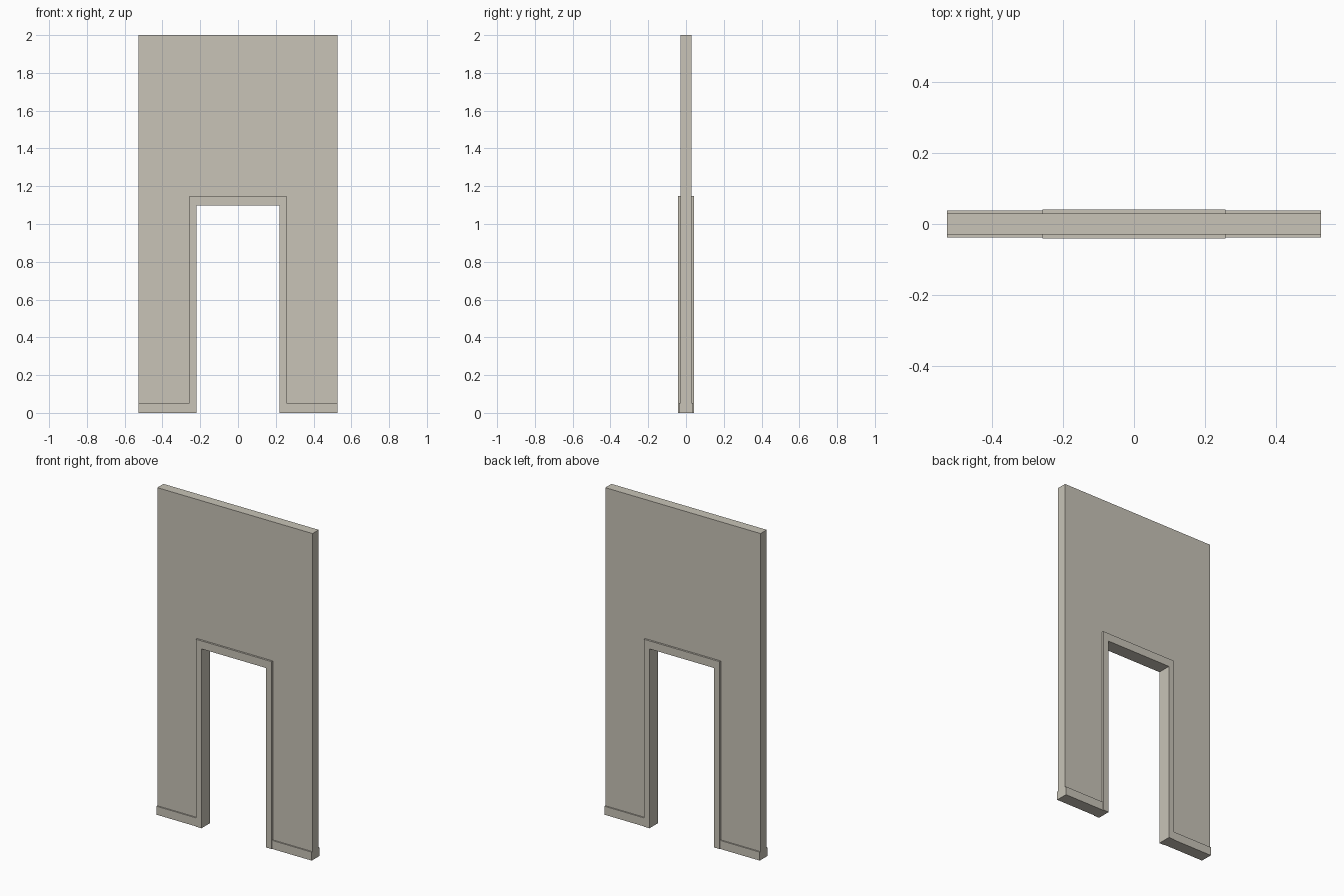
import bpy, bmesh

if "Cube" in bpy.data.objects:
    bpy.data.objects.remove(bpy.data.objects["Cube"])

W, H = 0.526, 2.0            # wall half width, height
OPEN_W, OPEN_H = 0.219, 1.099  # clear opening half width, height
TRIM_W, TRIM_H = 0.257, 1.148  # outer edge of the door trim
WALL_Y, SKIRT_Y, TRIM_Y = 0.03, 0.038, 0.0415
SKIRT_H = 0.052

stone = bpy.data.materials.new("warm_grey_plaster")
stone.diffuse_color = (0.58, 0.55, 0.475, 1)
stone.use_nodes = True
stone.node_tree.nodes["Principled BSDF"].inputs["Base Color"].default_value = stone.diffuse_color


def extrude_profile(name, points, y0, y1):
    """Solid made from an x-z outline, swept from y0 to y1."""
    bm = bmesh.new()
    face = bm.faces.new([bm.verts.new((x, y0, z)) for x, z in points])
    ext = bmesh.ops.extrude_face_region(bm, geom=[face])
    for v in ext["geom"]:
        if isinstance(v, bmesh.types.BMVert):
            v.co.y = y1
    bmesh.ops.recalc_face_normals(bm, faces=bm.faces)
    mesh = bpy.data.meshes.new(name)
    bm.to_mesh(mesh)
    bm.free()
    mesh.materials.append(stone)
    obj = bpy.data.objects.new(name, mesh)
    bpy.context.collection.objects.link(obj)
    return obj


def arch(ow, oh, iw, ih):
    return [(-ow, 0), (-iw, 0), (-iw, ih), (iw, ih),
            (iw, 0), (ow, 0), (ow, oh), (-ow, oh)]


# Wall panel with doorway, and the frame lining it
extrude_profile("wall_panel", arch(W, H, TRIM_W, TRIM_H), -WALL_Y, WALL_Y)
extrude_profile("door_trim", arch(TRIM_W, TRIM_H, OPEN_W, OPEN_H), -TRIM_Y, TRIM_Y)

# Skirting boards on both faces, either side of the doorway
for side, sx in (("left", -1), ("right", 1)):
    for face, sy in (("front", -1), ("back", 1)):
        outline = [(sx * TRIM_W, 0), (sx * W, 0), (sx * W, SKIRT_H), (sx * TRIM_W, SKIRT_H)]
        extrude_profile(f"skirting_{face}_{side}", outline, sy * WALL_Y, sy * SKIRT_Y)
